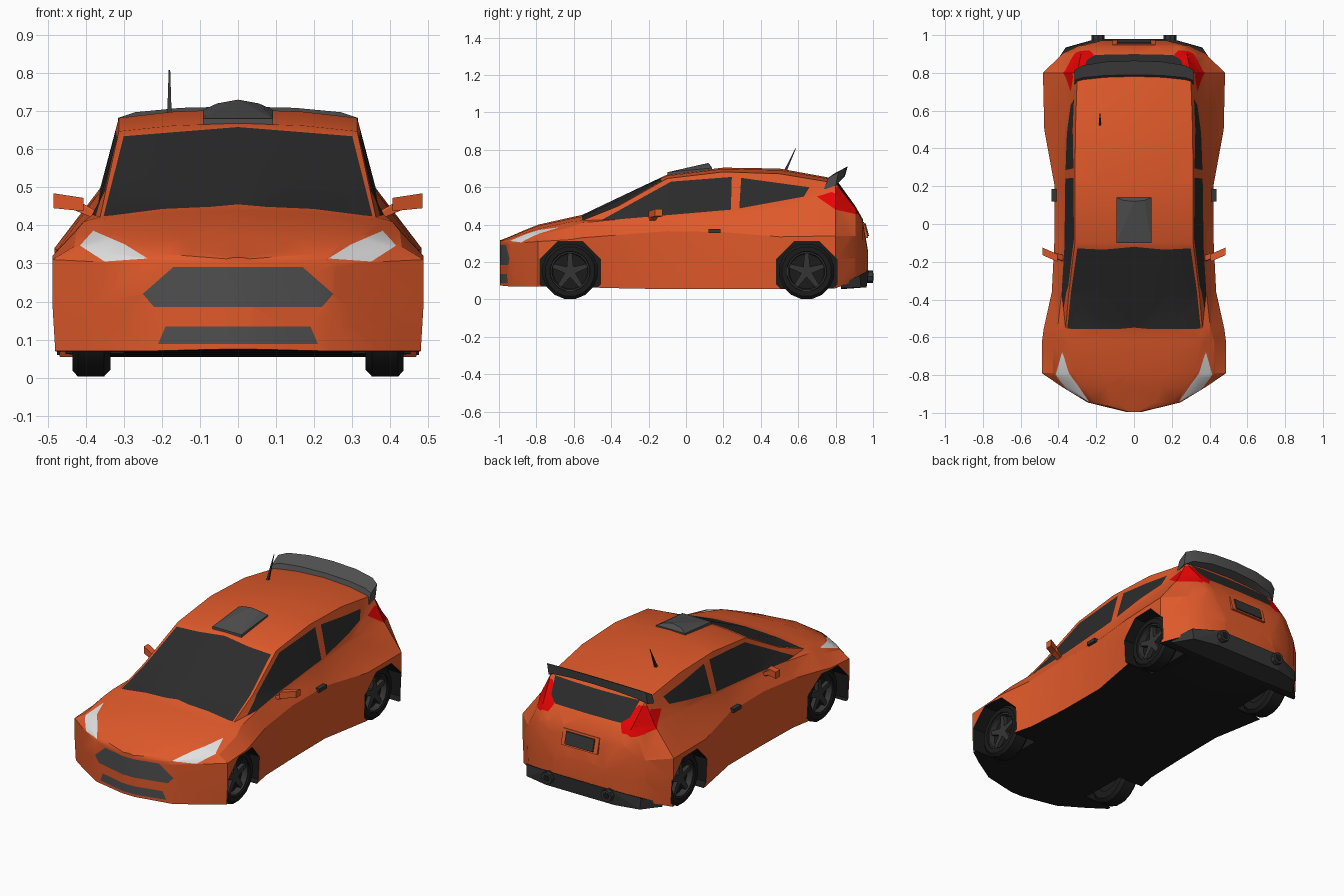
import bpy, bmesh, math
from mathutils import Vector

if "Cube" in bpy.data.objects:
    bpy.data.objects.remove(bpy.data.objects["Cube"])


def colour(name, r, g, b):
    m = bpy.data.materials.new(name)
    m.diffuse_color = (r, g, b, 1)
    m.use_nodes = True
    m.node_tree.nodes["Principled BSDF"].inputs["Base Color"].default_value = m.diffuse_color
    return m


ORANGE = colour("orange paint", .74, .10, .023)
BLACK = colour("black rubber", .011, .011, .011)
GLASS = colour("dark glass", .025, .025, .025)
GREY = colour("grey plastic", .078, .078, .078)
WHITE = colour("headlight white", .75, .75, .75)
RED = colour("tail light red", .8, .001, .001)
TRIM = colour("dark trim", .036, .036, .036)


def make(name, bm, mats, smooth=None):
    bmesh.ops.recalc_face_normals(bm, faces=bm.faces)
    me = bpy.data.meshes.new(name)
    bm.to_mesh(me)
    bm.free()
    ob = bpy.data.objects.new(name, me)
    bpy.context.collection.objects.link(ob)
    for m in mats:
        me.materials.append(m)
    if smooth:
        shade(ob, smooth)
    return ob


def shade(ob, deg):
    bpy.ops.object.select_all(action='DESELECT')
    ob.select_set(True)
    bpy.context.view_layer.objects.active = ob
    bpy.ops.object.shade_smooth_by_angle(angle=math.radians(deg))


def add_hull(bm, pts):
    vs = [bm.verts.new(p) for p in pts]
    r = bmesh.ops.convex_hull(bm, input=vs)
    junk = [v for v in r["geom_interior"] if isinstance(v, bmesh.types.BMVert)]
    bmesh.ops.delete(bm, geom=junk, context='VERTS')


def hull(name, pts, mat):
    bm = bmesh.new()
    add_hull(bm, pts)
    return make(name, bm, [mat])


def box(x0, x1, y0, y1, z0, z1):
    return [(x, y, z) for x in (x0, x1) for y in (y0, y1) for z in (z0, z1)]


def loft(rings, closed=False):
    bm = bmesh.new()
    rows = [[bm.verts.new(p) for p in r] for r in rings]
    n = len(rows[0])
    for a, b in zip(rows, rows[1:] + rows[:1] if closed else rows[1:]):
        for i in range(n):
            j = (i + 1) % n
            bm.faces.new((a[i], a[j], b[j], b[i]))
    if not closed:
        bm.faces.new(rows[0])
        bm.faces.new(rows[-1])
    return bm


# Body shell: y, floor z, shoulder x z, belt x z, roof edge x z, centre z
stations = [
    (-.995, .075, .04, .30, .035, .307, .03, .312, .316),
    (-.945, .07, .245, .30, .235, .312, .20, .325, .335),
    (-.86, .07, .385, .305, .355, .33, .27, .355, .372),
    (-.79, .07, .487, .31, .43, .345, .32, .378, .40),
    (-.62, .065, .487, .32, .425, .385, .35, .415, .438),
    (-.555, .065, .478, .33, .405, .41, .362, .422, .452),
    (-.36, .06, .435, .345, .383, .428, .345, .50, .545),
    (-.10, .055, .422, .365, .37, .445, .313, .647, .668),
    (.20, .055, .42, .36, .367, .465, .313, .682, .705),
    (.50, .055, .475, .335, .365, .485, .31, .672, .70),
    (.80, .06, .482, .34, .36, .50, .30, .622, .645),
    (.905, .10, .375, .34, .32, .45, .28, .487, .50),
    (.945, .12, .29, .32, .265, .40, .235, .42, .43),
    (.972, .14, .17, .24, .165, .25, .15, .26, .265),
]
rings = []
for y, z0, xs, zs, xb, zb, xu, zu, zc in stations:
    half = [(xs * .985, z0), (xs, z0 + .5 * (zs - z0)), (xs, zs), (xb, zb), (xu, zu),
            (xu * .55, zu + .7 * (zc - zu))]
    ring = [(0, z0)] + half + [(0, zc)] + [(-x, z) for x, z in reversed(half)]
    rings.append([(x, y, z) for x, z in ring])
bm = loft(rings)
bmesh.ops.recalc_face_normals(bm, faces=bm.faces)
for f in bm.faces:
    f.material_index = 1 if f.normal.z < -.6 else 0
paints = [ORANGE, BLACK, GLASS, GREY, WHITE, RED]
body = make("body", bm, paints)

# Octagonal wheel wells, cut out of the body
AXLES = (-.62, .645)
bm = bmesh.new()
for s in (1, -1):
    for cy in AXLES:
        add_hull(bm, [(s * x, cy + .175 * math.cos(a), .148 + .175 * math.sin(a))
                      for x in (.30, .65) for a in [math.pi / 8 * (2 * i + 1) for i in range(8)]])
for f in bm.faces:
    f.material_index = 1
cutter = make("wheel_well_cutter", bm, paints)
cutter.hide_render = True
mod = body.modifiers.new("wells", 'BOOLEAN')
mod.operation, mod.solver, mod.object = 'DIFFERENCE', 'EXACT', cutter
dg = bpy.context.evaluated_depsgraph_get()
body.data = bpy.data.meshes.new_from_object(body.evaluated_get(dg))
body.modifiers.clear()
bpy.data.objects.remove(cutter)

# Painted areas: cut the outline into the shell and recolour the inside
bm = bmesh.new()
bm.from_mesh(body.data)
bmesh.ops.triangulate(bm, faces=bm.faces)


def paint(pts, axis, mat, keep):
    to3 = (lambda p: Vector((p[0], 0, p[1]))) if axis == 'Y' else (lambda p: Vector((0, p[0], p[1])))
    view = Vector((0, 1, 0)) if axis == 'Y' else Vector((1, 0, 0))
    ps = [to3(p) for p in pts]
    mid = sum(ps, Vector()) / len(ps)
    bm.normal_update()
    faces = [f for f in bm.faces if f.material_index == 0 and keep(f.normal, f.calc_center_median())]
    for a, b in zip(ps, ps[1:] + ps[:1]):
        no = (b - a).cross(view).normalized()
        if (mid - a).dot(no) > 0:
            no = -no
        geom = set(faces)
        for f in faces:
            geom.update(f.edges)
            geom.update(f.verts)
        r = bmesh.ops.bisect_plane(bm, geom=list(geom), dist=1e-5, plane_co=a, plane_no=no)
        faces = [f for f in r["geom"] if isinstance(f, bmesh.types.BMFace)
                 and (f.calc_center_median() - a).dot(no) < 0]
    for f in faces:
        f.material_index = paints.index(mat)


# grille, lower intake, rear window
front = lambda n, c: n.y < -.3 and c.y < -.8
paint([(-.25, .22), (-.17, .29), (.17, .29), (.25, .22), (.22, .185), (-.22, .185)], 'Y', GREY, front)
paint([(-.19, .135), (.19, .135), (.21, .088), (-.21, .088)], 'Y', GREY, front)
paint([(-.27, .62), (.27, .62), (.25, .54), (.21, .508), (-.21, .508), (-.25, .54)], 'Y', GLASS,
      lambda n, c: n.y > .3 and c.y > .77)
for s in (1, -1):
    flip = lambda pts: [(s * x, z) for x, z in pts]
    # windscreen half, headlight
    paint(flip([(0, .455), (.353, .424), (.30, .634), (0, .658)]), 'Y', GLASS,
          lambda n, c: n.y < -.25 and -.56 < c.y < -.05)
    paint(flip([(.237, .313), (.297, .35), (.38, .386), (.415, .347), (.35, .305)]), 'Y', WHITE,
          lambda n, c: n.z > .15 and c.y < -.56)
    # side windows, tail light with its rear wrap
    side = lambda n, c: n.x * s > .3 and c.z > .36
    paint([(-.46, .42), (.24, .48), (.245, .655), (-.08, .63)], 'X', GLASS, side)
    paint([(.285, .487), (.63, .55), (.66, .60), (.295, .65)], 'X', GLASS, side)
    paint([(.70, .55), (.78, .575), (.93, .50), (.915, .455), (.80, .48)], 'X', RED,
          lambda n, c: n.x * s > .25 and c.y > .6 and c.z > .36)
    paint(flip([(.272, .60), (.212, .505), (.235, .465), (.34, .465), (.34, .60)]), 'Y', RED,
          lambda n, c: n.y > .2 and c.y > .8 and c.x * s > 0)
bm.to_mesh(body.data)
bm.free()
shade(body, 28)

# Wheels: tyre, hub disc and five-spoke rim
tyre = [(.335, .09), (.335, .132), (.352, .15), (.42, .15), (.435, .134), (.435, .108), (.41, .10)]
rim = [(.395, .094), (.428, .098), (.428, .11), (.395, .11)]


def lathe(name, prof, s, cy, mat, seg=16):
    ang = [2 * math.pi * (i + .5) / seg for i in range(seg)]
    bm = loft([[(s * x, cy + r * math.cos(a), .15 + r * math.sin(a)) for x, r in prof] for a in ang], True)
    return make(name, bm, [mat], 35)


for s, sn in ((1, "left"), (-1, "right")):
    for cy, an in zip(AXLES, ("front", "rear")):
        tag = f"{an}_{sn}"
        lathe("tyre_" + tag, tyre, s, cy, BLACK)
        lathe("rim_" + tag, rim, s, cy, TRIM)
        hull("hub_disc_" + tag, [(s * x, cy + .1 * math.cos(i * math.pi / 8), .15 + .1 * math.sin(i * math.pi / 8))
                                 for x in (.345, .395) for i in range(16)], BLACK)
        bm = bmesh.new()
        for k in range(5):
            a = math.pi / 2 + k * math.tau / 5
            u, t = (math.cos(a), math.sin(a)), (-math.sin(a), math.cos(a))
            add_hull(bm, [(s * x, cy + r * u[0] + w * t[0], .15 + r * u[1] + w * t[1])
                          for x in (.39, .418) for r, h in ((0, .02), (.1, .011)) for w in (-h, h)])
        make("spokes_" + tag, bm, [TRIM])

    # Swept mirrors, door handles, exhausts
    hull("mirror_" + sn, [(s * x, y + d, z) for x, y, zs in ((.405, -.18, (.437, .472)), (.484, -.145, (.445, .484)))
                          for d in (-.02, .02) for z in zs], ORANGE)
    hull("mirror_arm_" + sn, [(s * x, y, z) for x, y, z in
                              box(.36, .37, -.20, -.17, .415, .43) + box(.42, .43, -.18, -.15, .44, .465)], ORANGE)
    hull("door_handle_" + sn, [(s * x, y, z) for x, y, z in box(.40, .436, .12, .185, .355, .376)], TRIM)
    for part, r, y0, y1, m in (("exhaust", .034, .90, 1.0, TRIM), ("exhaust_bore", .02, .95, 1.0015, BLACK)):
        hull(f"{part}_{sn}", [(s * .19 + r * math.cos(i * math.pi / 4), y, .122 + r * math.sin(i * math.pi / 4))
                              for y in (y0, y1) for i in range(8)], m)

# Rear diffuser
hull("rear_diffuser", [(s * x, y, z) for s in (1, -1) for x, y, z in
                       ((.43, .83, .06), (.43, .83, .085), (.36, .935, .065), (.365, .93, .13),
                        (.22, .965, .065), (.2, .98, .155), (.2, .83, .055))], TRIM)

# Rear number plate and its surround
for name, w, h, d, m in (("plate_surround", .115, .043, .0, ORANGE), ("number_plate", .09, .033, .007, TRIM)):
    hull(name, [(x, .955 + d + o - .27 * z, .372 + z) for x in (-w, w) for z in (-h, h) for o in (-.02, .008)], m)

# Spoiler: swept section lofted across the car
sec = [(.78, .645), (.79, .672), (.865, .712), (.85, .66)]
end = [(.735, .585), (.76, .65), (.815, .682), (.80, .61)]
rings = []
for x, t in ((-.315, 1), (-.27, .5), (-.15, .12), (0, 0), (.15, .12), (.27, .5), (.315, 1)):
    rings.append([(x, a[0] + (b[0] - a[0]) * t, a[1] + (b[1] - a[1]) * t) for a, b in zip(sec, end)])
make("spoiler", loft(rings), [GREY], 30)

# Roof scoop and aerial
hull("roof_scoop", [(s * x, y, z) for s in (1, -1) for x, y, z in
                    ((.092, -.10, .66), (.092, -.10, .680), (.092, .14, .68), (.092, .14, .703),
                     (.055, .125, .72), (0, .12, .73))], GREY)
hull("aerial", [(-.18 + dx, .53 + dy, .685) for dx in (-.006, .006) for dy in (-.008, .008)]
     + [(-.18 + dx, .585, .808) for dx in (-.002, .002)] + [(-.18, .588, .808)], TRIM)
